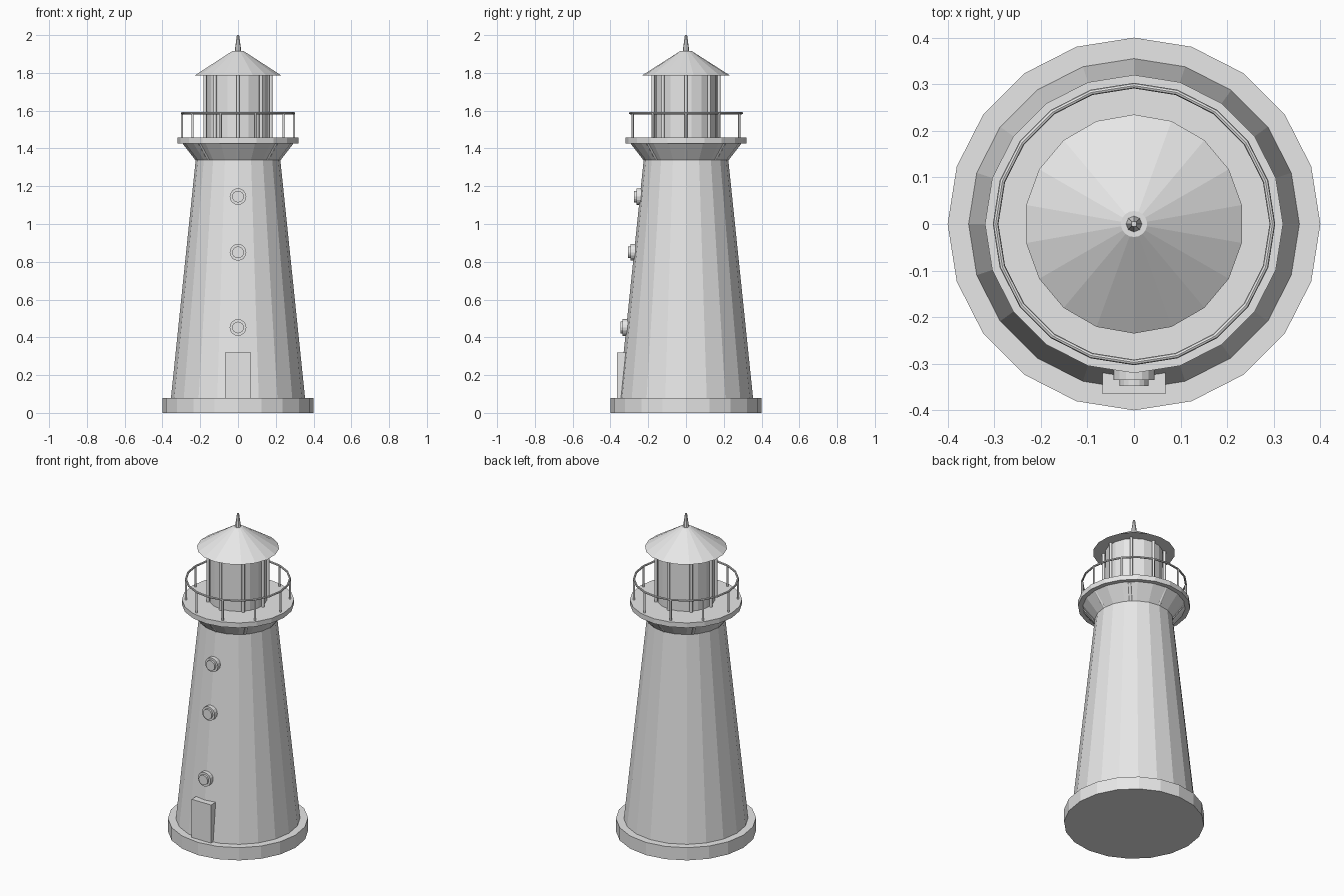
import bpy
from math import sin, cos, pi
from mathutils import Vector

if "Cube" in bpy.data.objects:
    bpy.data.objects.remove(bpy.data.objects["Cube"], do_unlink=True)

grey = bpy.data.materials.new("light_grey")
grey.use_nodes = True
colour = (0.8, 0.8, 0.8, 1)
grey.diffuse_color = colour
grey.node_tree.nodes["Principled BSDF"].inputs["Base Color"].default_value = colour


def finish(name):
    obj = bpy.context.object
    obj.name = name
    obj.data.materials.append(grey)
    return obj


def frustum(name, start, end, r1, r2, sides):
    """Straight or tapered solid between two points."""
    a, b = Vector(start), Vector(end)
    d = b - a
    bpy.ops.mesh.primitive_cone_add(vertices=sides, radius1=r1, radius2=r2,
                                    depth=d.length, location=(a + b) / 2)
    obj = finish(name)
    if abs(d.x) + abs(d.y) > 1e-6:
        obj.rotation_euler = d.to_track_quat('Z', 'Y').to_euler()
    return obj


def upright(name, z1, z2, r1, r2, sides=20):
    return frustum(name, (0, 0, z1), (0, 0, z2), r1, r2, sides)


def ring_of_rods(name, count, r1, z1, r2, z2, thickness):
    for i in range(count):
        c, s = cos(2 * pi * i / count), sin(2 * pi * i / count)
        rod = frustum(f"{name}_{i + 1}", (r1 * c, r1 * s, z1), (r2 * c, r2 * s, z2),
                      thickness, thickness, 8)
        for p in rod.data.polygons:
            p.use_smooth = len(p.vertices) == 4


# Foundation, tower shaft and gallery
BOTTOM, TOP, R_BOTTOM, R_TOP = 0.08, 1.34, 0.355, 0.224
upright("foundation", 0, BOTTOM, 0.4, 0.4)
upright("tower", BOTTOM, TOP, R_BOTTOM, R_TOP)
upright("gallery_flare", TOP, 1.43, R_TOP, 0.295)
upright("gallery_deck", 1.427, 1.458, 0.32, 0.32)
ring_of_rods("gallery_bracket", 8, 0.217, 1.345, 0.283, 1.43, 0.011)

# Railing
ring_of_rods("railing_post", 10, 0.297, 1.455, 0.297, 1.587, 0.006)
bpy.ops.mesh.primitive_torus_add(major_segments=20, minor_segments=8, major_radius=0.297,
                                 minor_radius=0.006, location=(0, 0, 1.587))
finish("railing_top")
bpy.ops.object.shade_smooth_by_angle()

# Lantern room, roof and finial
upright("lantern_room", 1.455, 1.787, 0.165, 0.165, 18)
ring_of_rods("lantern_mullion", 8, 0.174, 1.455, 0.174, 1.787, 0.009)
upright("roof", 1.785, 1.917, 0.235, 0.028, 18)
upright("finial", 1.91, 2.0, 0.018, 0.006, 8)

# Door
bpy.ops.mesh.primitive_cube_add(size=1, location=(0, -0.3325, 0.2))
door = finish("door")
door.scale = (0.136, 0.065, 0.24)

# Round windows up the front of the shaft
for i, z in enumerate((0.452, 0.85, 1.145)):
    wall = R_BOTTOM + (R_TOP - R_BOTTOM) * (z - BOTTOM) / (TOP - BOTTOM)
    for part, radius, reach in (("frame", 0.044, 0.019), ("pane", 0.031, 0.031)):
        frustum(f"window_{part}_{i + 1}", (0, -wall + 0.03, z), (0, -wall - reach, z),
                radius, radius, 16)
